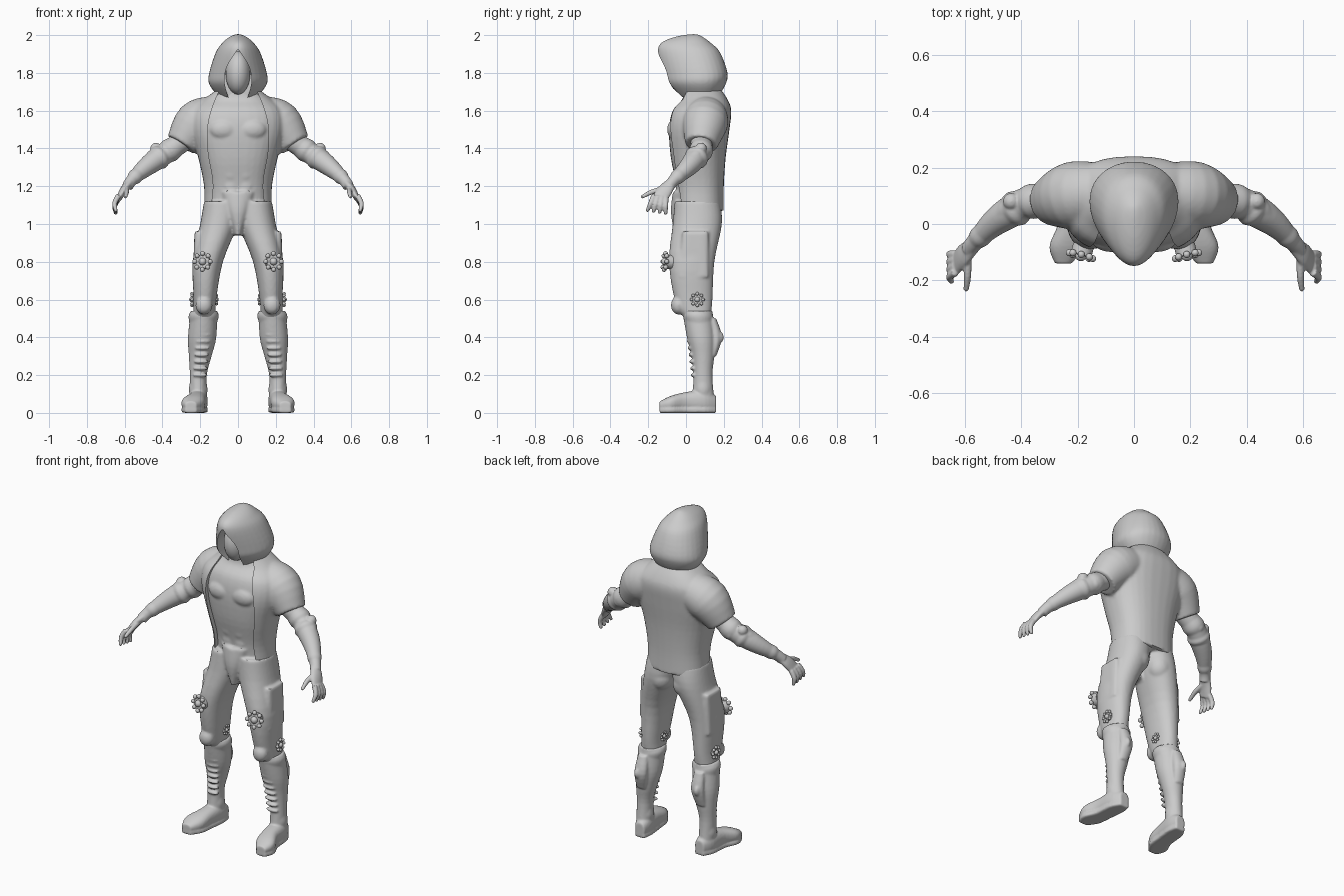
import bpy, bmesh, math
from mathutils import Vector, Matrix

cube = bpy.data.objects.get("Cube")
if cube:
    bpy.data.objects.remove(cube)

grey = (.6, .6, .6, 1)
clay = bpy.data.materials.new("clay_grey")
clay.use_nodes = True
clay.diffuse_color = grey
clay.node_tree.nodes["Principled BSDF"].inputs["Base Color"].default_value = grey

X, Y, Z = Matrix.Identity(3)
SIDES = {"left": 1, "right": -1}


def spline(rows, steps=4):
    """Catmull-Rom curve through rows of numbers."""
    last = len(rows) - 1
    curve = []
    for i in range(last):
        before, start, end, after = (rows[max(0, min(last, i + k))] for k in (-1, 0, 1, 2))
        for j in range(steps):
            t = j / steps
            curve.append([q + t / 2 * (r - p + t * (2 * p - 5 * q + 4 * r - s + t * (3 * (q - r) + s - p)))
                          for p, q, r, s in zip(before, start, end, after)])
    return curve + [list(rows[last])]


def loft(bm, rows, side=1, axis=None, ref=Y, power=2, taper=0, segments=32):
    """Closed tube through rows of x, y, z, width radius and, unless round, depth radius."""
    rows = spline([(*row, row[-1])[:5] for row in rows])
    points = [Vector(row[:3]) for row in rows]
    rings = []
    for i, (centre, row) in enumerate(zip(points, rows)):
        width, depth = row[3:]
        following = points[min(i + 1, len(points) - 1)]
        tangent = axis or (following - points[max(i - 1, 0)]).normalized()
        v = (ref - tangent * tangent.dot(ref)).normalized()
        u = v.cross(tangent)
        ring = []
        for k in range(segments):
            angle = math.tau * k / segments
            c, s = (math.copysign(abs(q) ** (2 / power), q) for q in (math.cos(angle), math.sin(angle)))
            p = centre + u * (width * c * (1 + taper * s)) + v * (depth * s)
            ring.append(bm.verts.new((side * p.x, p.y, p.z)))
        rings.append(ring)
    for lower, upper in zip(rings, rings[1:]):
        for k in range(segments):
            bm.faces.new((lower[k - 1], lower[k], upper[k], upper[k - 1]))
    bm.faces.new(rings[0])
    bm.faces.new(rings[-1])


def stack(bm, rows, **options):
    """Centred level rings from height, half width, front and back."""
    loft(bm, [(0, (front + back) / 2, z, width, (back - front) / 2) for z, width, front, back in rows],
         axis=Z, **options)


def band(bm, rows, index, side, swell=1.12, axis=None):
    """Rounded cuff hugging one stretch of a limb."""
    stretch = spline(rows)[index - 1:index + 2]
    loft(bm, [(*row[:3], *(radius * grow for radius in row[3:]))
              for row, grow in zip(stretch, (1, swell, 1))], side, axis=axis)


def ball(bm, centre, radii, side=1):
    x, y, z = centre
    place = Matrix.Translation((side * x, y, z)) @ Matrix.Diagonal((*radii, 1))
    bmesh.ops.create_icosphere(bm, subdivisions=3, radius=1, matrix=place)


def boss(bm, centre, normal, radius, side):
    """Round boss ringed by studs."""
    centre, normal = Vector(centre), Vector(normal).normalized()
    u = normal.cross(Z).normalized()
    v = normal.cross(u)
    rim = centre + normal * radius / 4
    loft(bm, [(*(centre - normal * radius / 2), radius * .75), (*rim, radius * .75)], side, axis=normal, ref=v)
    ball(bm, rim, [radius * .4] * 3, side)
    for k in range(8):
        angle = math.tau * k / 8
        stud = rim + (u * math.cos(angle) + v * math.sin(angle)) * radius * .85
        ball(bm, stud, [radius / 4] * 3, side)


def opening(outline, back):
    """Cutter: mirrored x, z outline pushed through from the front to back."""
    front = -.5
    half = spline(outline)
    loop = half + [(-x, z) for x, z in reversed(half)]
    bm = bmesh.new()
    face = bm.faces.new([bm.verts.new((x, front, z)) for x, z in loop])
    pushed = bmesh.ops.extrude_face_region(bm, geom=[face])["geom"]
    moved = [item for item in pushed if isinstance(item, bmesh.types.BMVert)]
    bmesh.ops.translate(bm, vec=Y * (back - front), verts=moved)
    return link(bm, "opening_cutter")


def link(bm, name):
    bmesh.ops.recalc_face_normals(bm, faces=bm.faces)
    mesh = bpy.data.meshes.new(name)
    bm.to_mesh(mesh)
    bm.free()
    part = bpy.data.objects.new(name, mesh)
    bpy.context.collection.objects.link(part)
    return part


def finish(bm, name, voxel=None, cutter=None):
    """Fuse the shapes, cut any opening, shade smoothly."""
    part = link(bm, name)
    if voxel:
        fuse = part.modifiers.new("fuse", 'REMESH')
        fuse.mode, fuse.voxel_size = 'VOXEL', voxel
        soften = part.modifiers.new("soften", 'SMOOTH')
        soften.factor, soften.iterations = .5, 4
    if cutter:
        cut = part.modifiers.new("cut", 'BOOLEAN')
        cut.operation, cut.solver, cut.object = 'DIFFERENCE', 'EXACT', cutter
    mesh = bpy.data.meshes.new_from_object(part.evaluated_get(bpy.context.evaluated_depsgraph_get()))
    part.modifiers.clear()
    part.data = mesh
    mesh.materials.clear()
    mesh.materials.append(clay)
    mesh.shade_smooth()
    mesh.set_sharp_from_angle(angle=math.radians(45))
    if cutter:
        bpy.data.objects.remove(cutter)


# Open short-sleeved jacket
trunk = [(1.07, .18, -.06, .2), (1.2, .18, -.07, .2), (1.35, .21, -.1, .21), (1.5, .25, -.11, .23),
         (1.6, .24, -.09, .24), (1.66, .18, -.04, .22), (1.72, .1, -.03, .18)]
bm = bmesh.new()
stack(bm, trunk, power=2.4)
for side in SIDES.values():
    loft(bm, [(.13, .11, 1.57, .11), (.22, .1, 1.53, .12), (.3, .08, 1.42, .085)], side)
finish(bm, "jacket", .009, opening([(.08, 1.75), (.15, 1.57), (.16, 1.4), (.13, 1.2), (.16, 1)], .02))

# Bare torso, set just inside the jacket, fused with the trousers
bm = bmesh.new()
inset = .02
stack(bm, [(z, width - inset, front + inset, back - inset) for z, width, front, back in trunk], power=2.4)
loft(bm, [(0, -.02, 1.17, .09, .05), (0, -.02, 1.06, .06), (0, 0, .94, .02, .06)], axis=Z)
for side in SIDES.values():
    loft(bm, [(.08, .06, 1.12, .1, .12), (.1, .06, 1, .1, .13), (.16, .03, .8, .08, .12),
              (.175, .04, .6, .06, .1), (.18, .06, .5, .06, .07)], side, axis=Z, power=2.2)
    loft(bm, [(.2, .05, .96, .03, .07), (.21, .04, .72, .03, .08)], side, axis=Z, power=4)  # pocket
    ball(bm, (.08, .12, 1), (.07, .07, .08), side)
    ball(bm, (.075, -.06, 1.5), (.075, .04, .055), side)
    ball(bm, (.18, -.04, .57), (.045, .04, .05), side)
    for k in range(4):
        ball(bm, (.036, -.04 - k / 120, 1.2 + k / 15), (.035, .014, .034), side)
finish(bm, "body_and_trousers", .008)

# Hood with a pointed face opening
bm = bmesh.new()
stack(bm, [(1.67, .1, -.04, .17), (1.74, .15, -.11, .21), (1.8, .15, -.13, .22), (1.91, .115, -.15, .18),
           (1.96, .08, -.13, .13), (1.99, .045, -.06, .09), (2.005, .01, .02, .06)], taper=.2)
finish(bm, "hood", .008, opening([(.005, 1.92), (.06, 1.83), (.07, 1.74), (.04, 1.64)], -.01))

# Smooth blank face
bm = bmesh.new()
ball(bm, (0, -.01, 1.8), (.066, .085, .115))
finish(bm, "face_mask")

shaft = [(.18, .06, .54, .07, .08), (.19, .08, .4, .075), (.2, .09, .3, .06),
         (.21, .09, .2, .045, .05), (.21, .09, .06, .045, .06)]
foot = [(.2, .16, .05, .03, .04), (.21, .1, .06, .05, .06), (.22, 0, .06, .05),
        (.24, -.08, .05, .06, .04), (.25, -.14, .04, .03, .02)]
arm = [(.24, .08, 1.48, .06), (.36, .08, 1.39, .056), (.435, .045, 1.34, .057), (.5, 0, 1.29, .047),
       (.56, -.06, 1.235, .032), (.585, -.09, 1.2, .03)]

for label, side in SIDES.items():
    # Studded bosses on the thigh and both sides of the knee
    bm = bmesh.new()
    boss(bm, (.185, -.1, .8), (.25, -1, .1), .05, side)
    boss(bm, (.235, .06, .6), X, .036, side)
    boss(bm, (.12, .05, .6), -X, .028, side)
    finish(bm, label + "_leg_bosses")

    # Boot with cuffs, sole, ribbed shin and calf plate
    bm = bmesh.new()
    loft(bm, shaft, side, axis=Z)
    for index in (1, 14):
        band(bm, shaft, index, side, axis=Z)
    loft(bm, foot, side, axis=Y, ref=Z, power=2.4)
    loft(bm, [(x, y, .015, width, .015) for x, y, z, width, *rest in foot], side, axis=Y, ref=Z, power=5)
    for k in range(9):
        ball(bm, (.2 - k / 400, .043 - k / 250, .2 + k / 28), (.04, .018, .011), side)
    loft(bm, [(.19, .14, .5, .03, .02), (.19, .16, .4, .04, .03), (.2, .14, .3, .03, .02)], side, axis=Z)
    ball(bm, (.2, .17, .4), (.02, .03, .035), side)
    finish(bm, label + "_boot", .006)

    # Arm with bracer bands, elbow pads, palm, fingers and thumb
    bm = bmesh.new()
    loft(bm, arm, side)
    for index in (4, 7, 15):
        band(bm, arm, index, side)
    loft(bm, [(.41, .08, 1.4, .02, .03), (.46, .05, 1.37, .02, .03), (.53, -.02, 1.295, .015, .02)], side)
    ball(bm, (.435, .08, 1.4), (.03, .03, .03), side)
    ball(bm, (.37, .11, 1.38), (.035, .03, .04), side)
    loft(bm, [(.575, -.08, 1.215, .022, .03), (.605, -.11, 1.18, .02, .04), (.63, -.14, 1.135, .015, .04)], side)
    digits = [[(.59, -.1, 1.19), (.59, -.18, 1.17), (.595, -.23, 1.145)]]
    for k in range(4):
        knuckle = Vector((.633, k / 48 - .17, 1.15 - k / 200))
        splay = Y * (k - 3) / 90
        digits.append([knuckle, knuckle + X / 50 - Z / 25 + splay / 2, knuckle + X / 70 - Z / 13 + splay])
    for path in digits:
        loft(bm, [(*joint, radius) for joint, radius in zip(path, (.015, .0135, .01))], side, ref=X, segments=16)
        ball(bm, path[-1], [.01] * 3, side)
    finish(bm, label + "_arm", .005)
